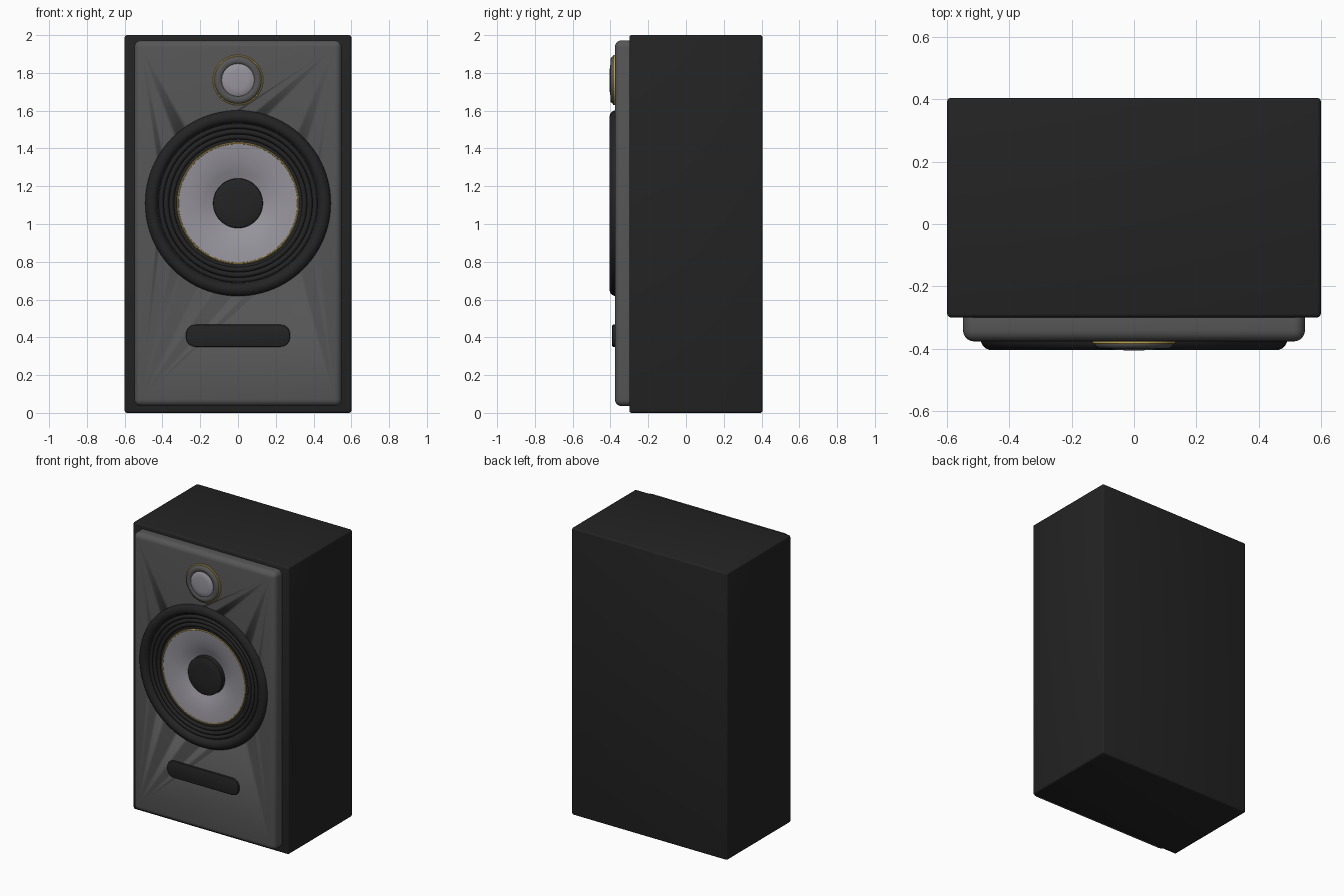
import bpy, bmesh, math

if "Cube" in bpy.data.objects:
    bpy.data.objects.remove(bpy.data.objects["Cube"], do_unlink=True)


def material(name, rgb):
    m = bpy.data.materials.new(name)
    m.use_nodes = True
    m.diffuse_color = (*rgb, 1)
    bsdf = next(n for n in m.node_tree.nodes if n.type == 'BSDF_PRINCIPLED')
    bsdf.inputs["Base Color"].default_value = (*rgb, 1)
    return m


BLACK = material("black", (0.017, 0.017, 0.017))
GREY = material("baffle grey", (0.093, 0.093, 0.093))
SILVER = material("cone silver", (0.31, 0.30, 0.335))
GOLD = material("gold trim", (0.50, 0.36, 0.09))


def finish(bm, name, mat, angle=40):
    me = bpy.data.meshes.new(name)
    bm.to_mesh(me)
    bm.free()
    ob = bpy.data.objects.new(name, me)
    bpy.context.collection.objects.link(ob)
    me.materials.append(mat)
    bpy.ops.object.select_all(action='DESELECT')
    ob.select_set(True)
    bpy.context.view_layer.objects.active = ob
    bpy.ops.object.shade_smooth_by_angle(angle=math.radians(angle))
    return ob


def box(name, mat, x, y0, y1, z0, z1, bevel, corner=0, segments=5):
    """Box symmetric in x; corner rounds the edges running front to back first."""
    bm = bmesh.new()
    bmesh.ops.create_cube(bm, size=1)
    for v in bm.verts:
        v.co = (v.co.x * 2 * x, y0 + (v.co.y + 0.5) * (y1 - y0),
                z0 + (v.co.z + 0.5) * (z1 - z0))
    if corner:
        edges = [e for e in bm.edges if abs(e.verts[0].co.y - e.verts[1].co.y) > 1e-4]
        bmesh.ops.bevel(bm, geom=edges, offset=corner, segments=8, profile=0.5, affect='EDGES')
        edges = [e for e in bm.edges if all(abs(v.co.y - y0) < 1e-5 for v in e.verts)]
    else:
        edges = bm.edges[:]
    bmesh.ops.bevel(bm, geom=edges, offset=bevel, segments=segments, profile=0.5, affect='EDGES')
    return finish(bm, name, mat)


def lathe(name, mat, z, profile, steps=96, angle=40):
    """Revolve (radius, y) points, listed from the front centre outward, about a y axis."""
    bm = bmesh.new()
    rings = []
    for r, y in profile:
        rings.append([bm.verts.new((r * math.cos(a), y, z + r * math.sin(a)))
                      for a in (2 * math.pi * i / steps for i in range(steps))])
    for a, b in zip(rings, rings[1:]):
        for i in range(steps):
            k = (i + 1) % steps
            bm.faces.new((a[i], b[i], b[k], a[k]))
    bmesh.ops.remove_doubles(bm, verts=bm.verts[:], dist=1e-5)
    return finish(bm, name, mat, angle)


def arc(cx, cy, rx, ry, n=8):
    """Half round bulging to the front, from inner to outer radius."""
    return [(cx - rx * math.cos(math.pi * i / n), cy - ry * math.sin(math.pi * i / n))
            for i in range(n + 1)]


# Cabinet and front baffle
box("cabinet", BLACK, 0.6, -0.30, 0.405, 0, 2, 0.012, segments=3)
baffle = box("front_baffle", GREY, 0.549, -0.377, -0.26, 0.036, 1.972, 0.036)

# Shallow recess in the baffle for the woofer
WZ, TZ = 1.11, 1.762
cutter = lathe("woofer_cutter", GREY, WZ,
               [(0, -0.5), (0.42, -0.5), (0.42, -0.315), (0, -0.315)])
cutter.hide_render = True
mod = baffle.modifiers.new("recess", 'BOOLEAN')
mod.operation, mod.object, mod.solver = 'DIFFERENCE', cutter, 'EXACT'
bpy.context.view_layer.objects.active = baffle
bpy.ops.object.modifier_apply(modifier=mod.name)
bpy.data.objects.remove(cutter, do_unlink=True)

# Woofer: ribbed surround, frame ring, trim, cone and centre cap
lathe("woofer_surround", BLACK, WZ,
      [(0.315, -0.372), (0.338, -0.372)] + arc(0.352, -0.372, 0.013, 0.012)
      + arc(0.380, -0.374, 0.014, 0.014) + arc(0.408, -0.376, 0.013, 0.014)
      + [(0.425, -0.380), (0.430, -0.392), (0.439, -0.401), (0.450, -0.405),
         (0.462, -0.405), (0.475, -0.400), (0.485, -0.391), (0.491, -0.380), (0.492, -0.370)])
lathe("woofer_trim", GOLD, WZ, [(0.313, -0.372)] + arc(0.318, -0.374, 0.005, 0.005, 4))
lathe("woofer_cone", SILVER, WZ,
      [(0.120, -0.328), (0.145, -0.337), (0.175, -0.349), (0.210, -0.360),
       (0.250, -0.368), (0.285, -0.373), (0.316, -0.376)])
lathe("woofer_cap", BLACK, WZ,
      [(0, -0.374), (0.07, -0.373), (0.115, -0.370), (0.130, -0.364), (0.132, -0.325)])

# Tweeter: gold trim, grey rounded ring and silver dome
lathe("tweeter_trim", GOLD, TZ,
      [(0.120, -0.386), (0.130, -0.386), (0.133, -0.383), (0.133, -0.370)], 64)
lathe("tweeter_ring", GREY, TZ,
      [(0.080, -0.390)] + arc(0.104, -0.384, 0.022, 0.017) + [(0.126, -0.370)], 64)
lathe("tweeter_dome", SILVER, TZ,
      [(0, -0.406), (0.05, -0.405), (0.078, -0.402), (0.087, -0.396), (0.088, -0.375)], 24)

# Port slot below the woofer
box("port_slot", BLACK, 0.275, -0.391, -0.35, 0.35, 0.467, 0.006, corner=0.05, segments=2)
